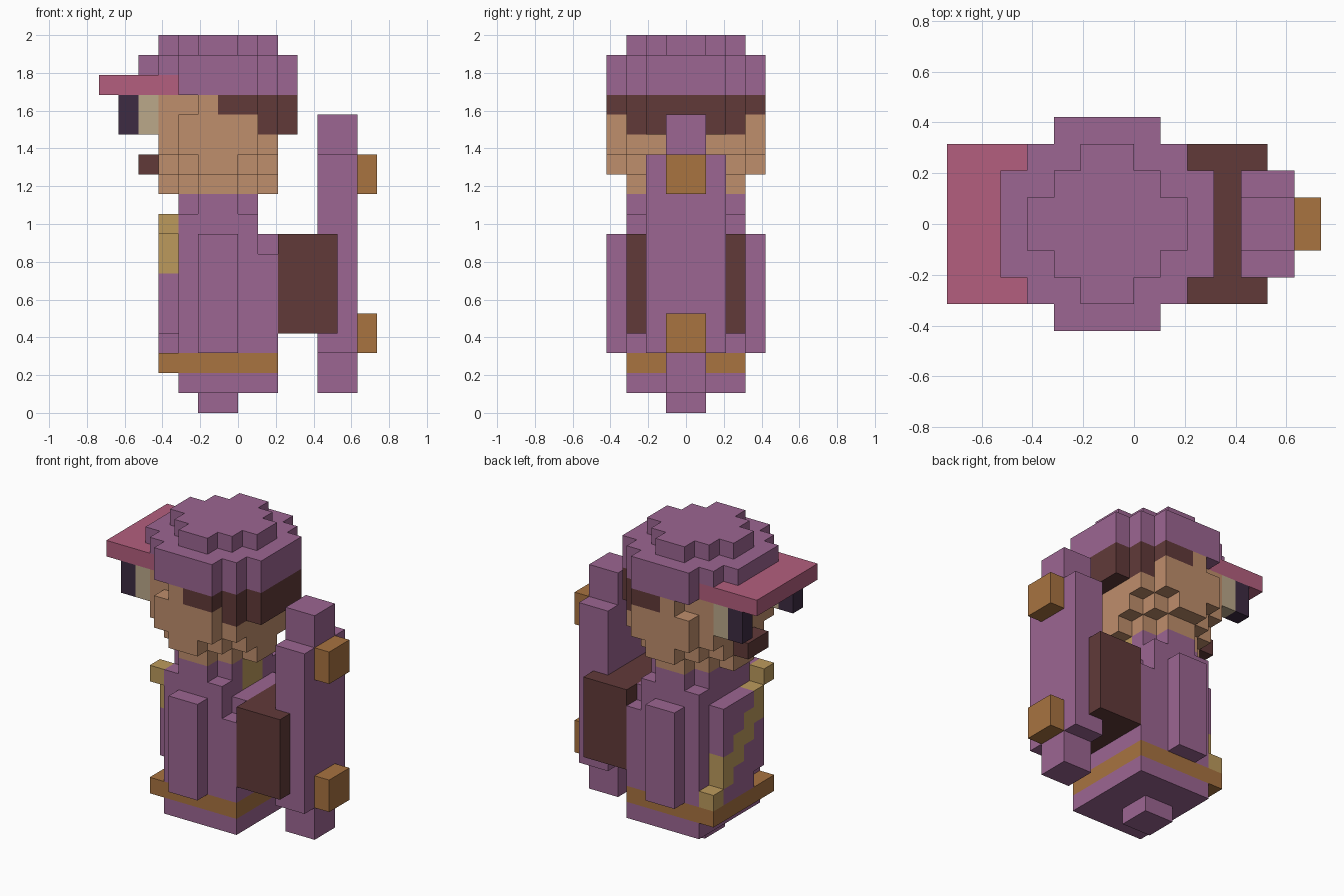
import bpy
import bmesh
from mathutils import Vector

cube = bpy.data.objects.get("Cube")
if cube:
    bpy.data.objects.remove(cube, do_unlink=True)

UNIT = 2 / 19  # edge of one block


def material(name, code):
    def linear(c):
        return c / 12.92 if c <= 0.04045 else ((c + 0.055) / 1.055) ** 2.4
    rgb = [linear(int(code[i:i + 2], 16) / 255) for i in (0, 2, 4)]
    mat = bpy.data.materials.new(name)
    mat.use_nodes = True
    mat.diffuse_color = (*rgb, 1)
    mat.node_tree.nodes["Principled BSDF"].inputs["Base Color"].default_value = (*rgb, 1)
    return mat


purple = material("purple cloth", "9C6692")
pink = material("pink brim", "B35F7E")
skin = material("skin", "BF8E6C")
brown = material("dark brown", "613A39")
orange = material("orange leather", "A87340")
gold = material("gold sash", "BC9A5C")
cream = material("cream", "BBA88A")
dark = material("dark lens", "3D2B42")


def box(x0, x1, y0, y1, z0, z1):
    return {(x, y, z) for x in range(x0, x1) for y in range(y0, y1) for z in range(z0, z1)}


def round_slab(z0, z1, tiers, xmin=-9, xmax=9):
    """Stepped round layer: each tier is (x0, x1, half depth)."""
    cells = set()
    for x0, x1, half in tiers:
        cells |= box(max(x0, xmin), min(x1, xmax), -half, half, z0, z1)
    return cells


def mirrored(cells):
    return cells | {(x, -y - 1, z) for x, y, z in cells}


def build(name, mat, cells):
    """Skin a set of blocks with only its outer faces."""
    bm = bmesh.new()
    verts = {}
    for cell in cells:
        for axis in range(3):
            for step in (0, 1):
                near = list(cell)
                near[axis] += 1 if step else -1
                if tuple(near) in cells:
                    continue
                loop = []
                for a, b in ((0, 0), (1, 0), (1, 1), (0, 1)):
                    p = list(cell)
                    p[axis] += step
                    p[(axis + 1) % 3] += a
                    p[(axis + 2) % 3] += b
                    key = tuple(p)
                    if key not in verts:
                        verts[key] = bm.verts.new(Vector(key) * UNIT)
                    loop.append(verts[key])
                bm.faces.new(loop if step else loop[::-1])
    mesh = bpy.data.meshes.new(name)
    bm.to_mesh(mesh)
    bm.free()
    mesh.materials.append(mat)
    obj = bpy.data.objects.new(name, mesh)
    bpy.context.collection.objects.link(obj)
    return obj


WIDE = [(-3, 1, 4), (-4, 2, 3), (-5, 3, 2)]
HEAD = [(-3, 1, 4), (-4, 2, 3)]
JAW = [(-2, 0, 4), (-3, 1, 3), (-4, 2, 2)]
SMALL = [(-2, 0, 3), (-3, 1, 2), (-4, 2, 1)]

# Foot, robe and belt
build("foot", purple, box(-2, 0, -1, 1, 0, 1))
build("robe_hem", purple, box(-3, 2, -3, 3, 1, 2))
build("belt", orange, box(-4, 2, -3, 3, 2, 3))

# Torso with stepped shoulders; the strap patch is cut out of its back
back_strap = box(0, 1, -1, 1, 9, 11)
torso = box(-3, 2, -3, 3, 3, 8) | box(-3, 1, -3, 3, 8, 10) | box(1, 2, -2, 2, 8, 9)
torso |= round_slab(10, 11, [(-2, 0, 3), (-3, 1, 2)])
build("torso", purple, torso - back_strap)
build("back_strap", gold, back_strap)

# Sash running diagonally over the chest plate
sash = box(-4, -3, -3, -2, 9, 10) | box(-4, -3, 2, 3, 3, 4)
for i in range(4):
    sash |= box(-4, -3, i - 2, i - 1, 7 - i, 9 - i)
build("sash", gold, sash)
build("chest_plate", purple, (box(-4, -3, -2, 2, 4, 9) | box(-4, -3, -1, 2, 3, 4)) - sash)

# Arms
build("right_arm", purple, box(-2, 0, -4, -3, 3, 9))
build("left_arm", purple, box(-2, 0, 3, 4, 3, 9))

# Head and hair
head = round_slab(11, 12, SMALL) | round_slab(12, 13, JAW) | round_slab(13, 14, HEAD)
head |= round_slab(14, 15, HEAD, xmax=1)
head |= round_slab(15, 16, [(-2, 1, 4), (-4, 2, 3)], xmax=-1)
build("head", skin, head)
build("hair", brown, round_slab(15, 16, WIDE, xmin=-1)
      | round_slab(14, 15, [(1, 2, 3), (1, 3, 2)]))

# Face
build("eyes", cream, mirrored(box(-5, -4, 2, 3, 14, 16)))
build("lenses", dark, mirrored(box(-6, -5, 2, 3, 14, 16)))
build("mouth_beard", brown, box(-5, -4, -1, 1, 12, 13))

# Cap
build("cap", purple, round_slab(16, 17, WIDE, xmin=-3) | round_slab(17, 18, WIDE)
      | round_slab(18, 19, SMALL))
build("cap_brim", pink, box(-7, -3, -3, 3, 16, 17))

# Pack and the tall board behind it
board = box(4, 6, -1, 1, 1, 15) | box(4, 6, -2, 2, 3, 13)
build("back_board", purple, board)
build("pack", brown, box(2, 5, -3, 3, 4, 9) - board)
build("upper_clasp", orange, box(6, 7, -1, 1, 11, 13))
build("lower_clasp", orange, box(6, 7, -1, 1, 3, 5))
